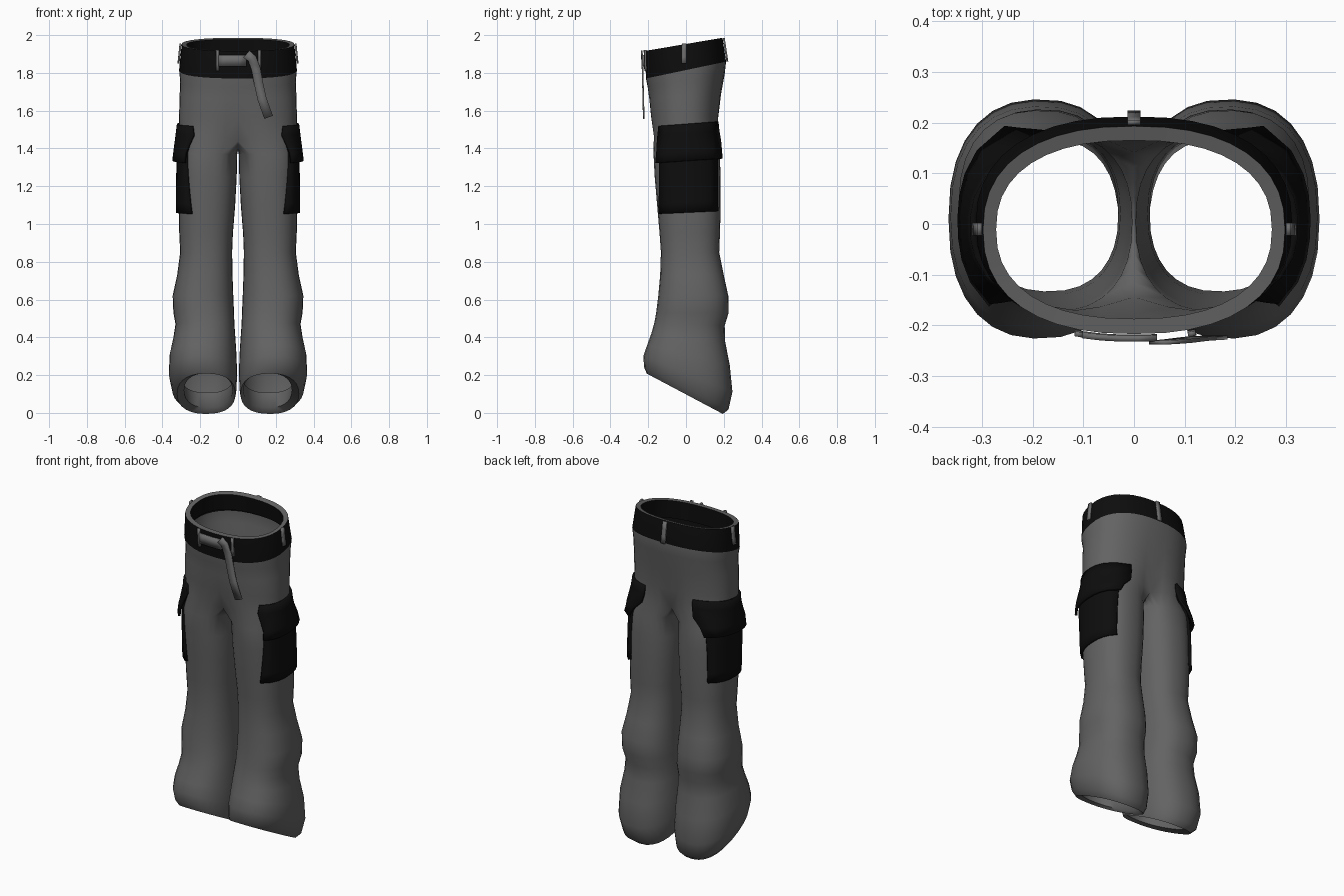
import bpy, bmesh, math
from mathutils import Vector

if "Cube" in bpy.data.objects:
    bpy.data.objects.remove(bpy.data.objects["Cube"])

N, M = 20, 9          # segments of the outer arc, points of the inner-leg arc


def material(name, v):
    m = bpy.data.materials.new(name)
    m.diffuse_color = (v, v, v, 1)
    m.use_nodes = True
    m.node_tree.nodes["Principled BSDF"].inputs["Base Color"].default_value = m.diffuse_color
    return m


GREY = material("trouser grey", 0.125)
BLACK = material("black cloth", 0.004)
TRIM = material("strap grey", 0.15)

# z, tilt along y, outer x, inner x, front y, back y, centre dip
PELVIS = [
    (1.845, .19, .285, 0, -.19, .18, 0),      # inside of waistband
    (1.950, .17, .272, 0, -.187, .165, 0),    # inner rim
    (1.953, .17, .298, 0, -.217, .193, 0),    # outer rim
    (1.815, .21, .312, 0, -.212, .212, 0),    # lower edge of belt
    (1.76, .17, .306, 0, -.203, .205, 0),
    (1.68, .08, .309, 0, -.198, .19, .02),
    (1.57, 0, .312, 0, -.192, .178, .07),
    (1.47, 0, .312, 0, -.18, .176, .2),       # crotch
]
LEGS = [
    (1.37, 0, .312, .004, -.172, .178, 0),
    (1.25, 0, .313, .007, -.166, .184, 0),
    (1.10, 0, .314, .015, -.153, .184, 0),
    (.95, 0, .311, .027, -.14, .180, 0),
    (.85, 0, .306, .031, -.133, .176, 0),
    (.73, 0, .322, .029, -.137, .20, 0),
    (.62, 0, .346, .025, -.147, .224, 0),
    (.53, 0, .342, .021, -.158, .226, 0),
    (.47, -.04, .331, .019, -.168, .205, 0),
    (.40, -.12, .342, .014, -.183, .208, 0),
    (.31, -.25, .362, .008, -.205, .232, 0),
    (.21, -.40, .366, .005, -.226, .246, 0),
    (.13, -.50, .348, .008, -.222, .225, 0),
    (.098, -.53, .322, .014, -.208, .195, 0),  # cuff edge
    (.115, -.53, .285, .030, -.18, .165, 0),   # turned-in hem
    (.19, -.45, .30, .025, -.185, .185, 0),
]


def ring_point(row, ang, leg):
    z, tilt, out, inn, front, back, dip = row
    cx = (out + inn) / 2 if leg else 0
    cy = (front + back) / 2
    c, s = math.cos(ang), math.sin(ang)
    p = 2 / 2.35
    x = cx + (out - cx) * math.copysign(abs(c) ** p, c) if abs(c) > 1e-6 else cx
    y = cy + (back - front) / 2 * math.copysign(abs(s) ** p, s)
    k = math.exp(-(x / .07) ** 2) * dip
    return Vector((x, y * (1 - k), z + tilt * y - k * .15))


def outer_point(row, u, leg):
    half = math.radians(125 if leg else 90)
    return ring_point(row, half * (2 * u - 1), leg)


# ---- trousers: half body, mirrored ----
bm = bmesh.new()
rings = []
for row in PELVIS:
    rings.append([bm.verts.new(outer_point(row, i / N, False)) for i in range(N + 1)])
a, b = rings[-1][-1].co, rings[-1][0].co
for j in range(1, M + 1):                      # crotch saddle
    t = j / (M + 1)
    co = a.lerp(b, t)
    rings[-1].append(bm.verts.new((0, co.y, co.z - .05 * math.sin(math.pi * t))))
for row in LEGS:
    r = [bm.verts.new(outer_point(row, i / N, True)) for i in range(N + 1)]
    r += [bm.verts.new(ring_point(row, math.radians(125 + 110 * j / (M + 1)), True))
          for j in range(1, M + 1)]
    rings.append(r)
for k in range(len(rings) - 1):
    top, low = rings[k], rings[k + 1]
    closed = k >= len(PELVIS) - 1
    count = len(top) if closed else N
    for i in range(count):
        j = (i + 1) % len(top) if closed else i + 1
        f = bm.faces.new((top[i], low[i], low[j], top[j]))
        f.material_index = 1 if k in (0, 2) else 0   # belt band, inside and out


def finish(name, bm, mats, angle, mirror=False, thick=0):
    me = bpy.data.meshes.new(name)
    bm.to_mesh(me)
    bm.free()
    for m in mats:
        me.materials.append(m)
    ob = bpy.data.objects.new(name, me)
    bpy.context.collection.objects.link(ob)
    if thick:
        s = ob.modifiers.new("thickness", 'SOLIDIFY')
        s.thickness, s.offset = thick, -1
    if mirror:
        ob.modifiers.new("mirror", 'MIRROR').merge_threshold = .0005
    bpy.ops.object.select_all(action='DESELECT')
    ob.select_set(True)
    bpy.context.view_layer.objects.active = ob
    bpy.ops.object.shade_smooth_by_angle(angle=math.radians(angle))
    return ob


finish("trousers", bm, [GREY, BLACK], 60, mirror=True)

SKIN = [(r, False) for r in PELVIS[2:]] + [(r, True) for r in LEGS[:-2]]


def surf(u, z):
    """Point on the cloth: u = 0 front centre, 1 back centre, outside the range mirrored."""
    flip = u < 0 or u > 1
    v = -u if u < 0 else 2 - u if u > 1 else u
    col = [outer_point(r, v, leg) for r, leg in SKIN]
    k = 0
    while k < len(col) - 2 and col[k + 1].z > z:
        k += 1
    p = col[k].lerp(col[k + 1], (col[k].z - z) / (col[k].z - col[k + 1].z))
    return Vector((-p.x if flip else p.x, p.y, p.z))


def find_u(axis, val, z, lo, hi):
    rising = surf(hi, z)[axis] > surf(lo, z)[axis]
    for _ in range(24):
        mid = (lo + hi) / 2
        if (surf(mid, z)[axis] < val) == rising:
            lo = mid
        else:
            hi = mid
    return lo


def patch(name, axis, span, zs, offs, rng, mat, thick, nu=4, nz=4, tilt=0, mirror=False):
    """Cloth plate that follows the trousers, offset outward from bottom to top."""
    bm = bmesh.new()
    grid = []
    for j in range(nz + 1):
        t = j / nz
        line = []
        for i in range(nu + 1):
            val = span[0] + (span[1] - span[0]) * i / nu
            z = zs[0] + (zs[1] - zs[0]) * t + tilt * val
            u = find_u(axis, val, z, *rng)
            d = surf(u + .01, z) - surf(u - .01, z)
            n = Vector((d.y, -d.x, 0)).normalized()
            line.append(bm.verts.new(surf(u, z) + n * (offs[0] + (offs[1] - offs[0]) * t)))
        grid.append(line)
    for j in range(nz):
        for i in range(nu):
            bm.faces.new((grid[j][i], grid[j][i + 1], grid[j + 1][i + 1], grid[j + 1][i]))
    finish(name, bm, [mat], 40, mirror, thick)


FRONT, SIDE, BACK = (-.45, .45), (.15, .85), (.55, 1.45)

# ---- cargo pockets ----
patch("pocket", 1, (-.132, .158), (1.06, 1.50), (.016, .012), SIDE, BLACK, .022, 8, 8, .05, True)
patch("pocket_flap", 1, (-.136, .162), (1.335, 1.53), (.036, .012), SIDE, BLACK, .014, 8, 4, .08, True)

# ---- belt loops and buckle ----
patch("side_loop", 1, (-.022, .002), (1.85, 1.955), (.012, .012), SIDE, TRIM, .01, 1, 3, 0, True)
patch("back_loop", 0, (.013, -.013), (1.86, 1.985), (.012, .012), BACK, TRIM, .01, 2, 3)
patch("front_loop_left", 0, (-.115, -.1), (1.81, 1.92), (.014, .014), FRONT, TRIM, .01, 1, 3)
patch("front_loop_right", 0, (.105, .12), (1.81, 1.92), (.014, .014), FRONT, TRIM, .01, 1, 3)
patch("buckle", 0, (-.1, .045), (1.835, 1.895), (.016, .016), FRONT, TRIM, .012, 4, 1)

# ---- hanging strap ----
path = [(.045, 1.90), (.075, 1.875), (.095, 1.82), (.11, 1.74), (.128, 1.66), (.162, 1.565)]
bm = bmesh.new()
pairs = []
for k, (x, z) in enumerate(path):
    p, q = path[max(k - 1, 0)], path[min(k + 1, len(path) - 1)]
    d = Vector((q[0] - p[0], 0, q[1] - p[1])).normalized()
    side = Vector((-d.z, 0, d.x)) * .024
    c = Vector((x, -.238 + .002 * k, z))
    pairs.append((bm.verts.new(c - side), bm.verts.new(c + side)))
for (a, b), (c, d) in zip(pairs, pairs[1:]):
    bm.faces.new((a, c, d, b))
finish("strap", bm, [TRIM], 40, False, .008)
